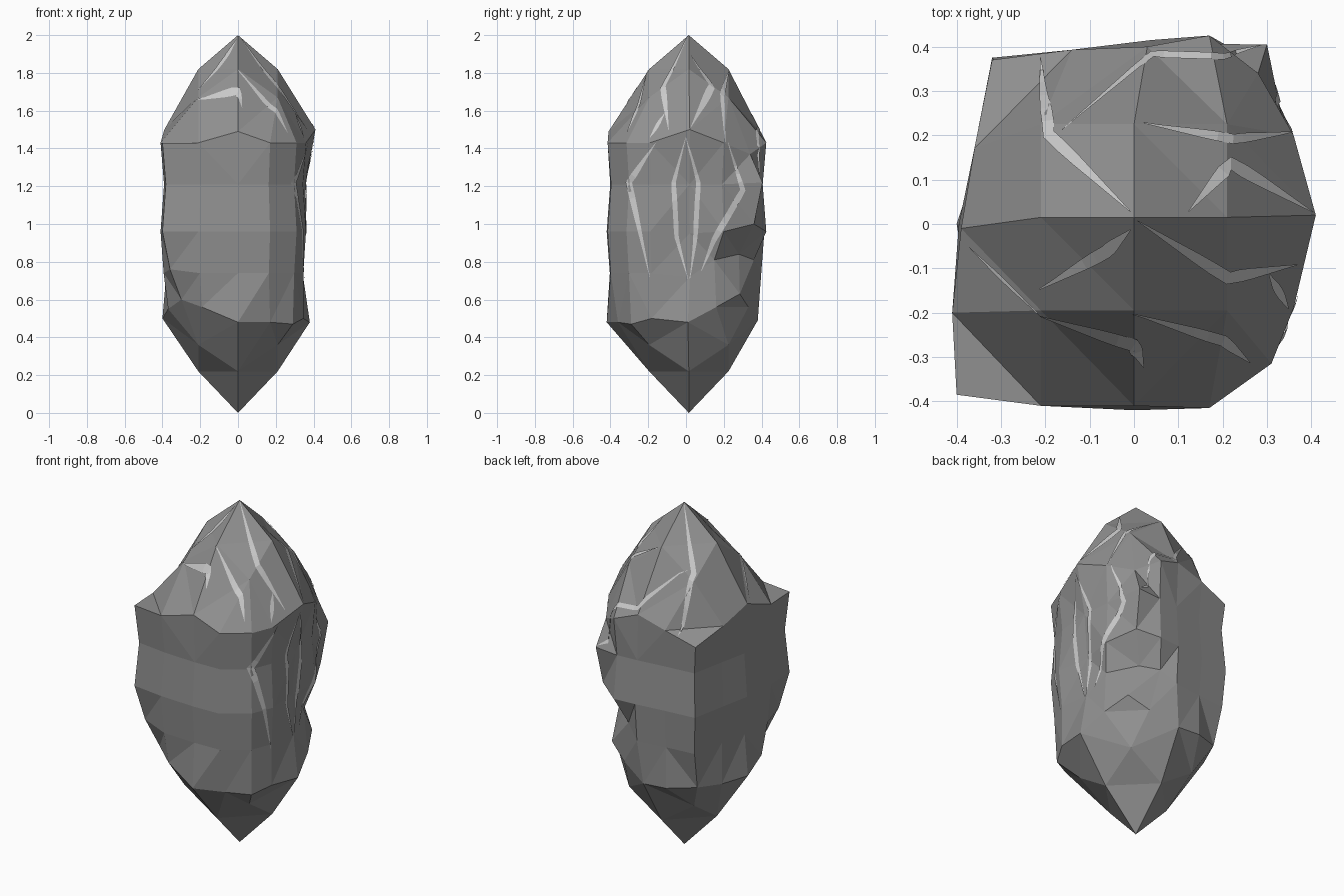
import bpy, bmesh
from mathutils import Vector
from mathutils.bvhtree import BVHTree

if "Cube" in bpy.data.objects:
    bpy.data.objects.remove(bpy.data.objects["Cube"])

bm = bmesh.new()

# Plan outline, 16 points counter-clockwise from the front-left corner
OUTLINE = [(-.40, -.385), (-.21, -.41), (0, -.42), (.17, -.415), (.31, -.315),
           (.36, -.19), (.375, .02), (.36, .2), (.30, .39), (.17, .425),
           (.04, .415), (-.14, .393), (-.32, .375), (-.36, .17), (-.395, 0), (-.41, -.2)]
ROWS = [(1.43, 1.0), (1.21, .955), (.96, 1.0), (.74, .96), (.5, .96)]   # height, scale

# Chipped or bulging points: (row, outline index) -> position
TWEAKS = {(0, 2): (0, -.41, 1.49), (0, 6): (.41, .02, 1.5), (0, 10): (.03, .40, 1.48),
          (0, 14): (-.39, -.01, 1.5), (0, 8): (.28, .34, 1.37), (0, 12): (-.32, .37, 1.37),
          (1, 8): (.30, .405, 1.22), (2, 8): (.285, .36, 1.0), (3, 8): (.20, .28, .84),
          (2, 6): (.34, .02, .95), (3, 6): (.345, .02, .72),
          (3, 7): (.32, .15, .81), (3, 9): (.12, .36, .81),
          (3, 0): (-.36, -.345, .76), (4, 0): (-.30, -.295, .6),
          (4, 1): (-.19, -.37, .56), (4, 2): (0, -.42, .48), (4, 3): (.17, -.36, .48),
          (4, 4): (.29, -.29, .47), (4, 6): (.38, .01, .48), (4, 7): (.34, .16, .56),
          (4, 8): (.28, .285, .63), (4, 9): (.17, .33, .56), (4, 10): (.01, .38, .49),
          (4, 12): (-.29, .31, .52), (4, 14): (-.40, 0, .5), (4, 15): (-.37, -.17, .55)}

# Side walls
ring = []
for r, (z, s) in enumerate(ROWS):
    ring.append([bm.verts.new(TWEAKS.get((r, k), (x * s, y * s, z)))
                 for k, (x, y) in enumerate(OUTLINE)])
for a, b in zip(ring, ring[1:]):
    for k in range(16):
        n = (k + 1) % 16
        bm.faces.new((a[k], b[k], b[n], a[n]))

BORDER = ([(i, 0) for i in range(5)] + [(4, j) for j in range(1, 5)]
          + [(i, 4) for i in (3, 2, 1, 0)] + [(0, j) for j in (3, 2, 1)])


def cap(border, heights, flip):
    """Pointed 4 x 4 grid closing one end of the crystal."""
    g = dict(zip(BORDER, border))
    for i in (1, 2, 3):
        for j in (1, 2, 3):
            d = abs(i - 2) + abs(j - 2)
            g[i, j] = bm.verts.new(((i - 2) * .21, .015 + (j - 2) * .21, heights[d]))
    for i in range(4):
        for j in range(4):
            q = [g[i, j], g[i + 1, j], g[i + 1, j + 1], g[i, j + 1]]
            bm.faces.new(q[::-1] if flip else q)


cap(ring[0], (2.0, 1.82, 1.67), False)
cap(ring[4], (0.0, .22, .36), True)
bmesh.ops.triangulate(bm, faces=[f for f in bm.faces])
surface = BVHTree.FromBMesh(bm)


def make_object(name, mesh_bm, shade):
    mesh = bpy.data.meshes.new(name)
    mesh_bm.to_mesh(mesh)
    mesh_bm.free()
    mat = bpy.data.materials.new(name)
    mat.diffuse_color = (shade, shade, shade, 1)
    mat.use_nodes = True
    mat.node_tree.nodes["Principled BSDF"].inputs["Base Color"].default_value = mat.diffuse_color
    mesh.materials.append(mat)
    bpy.context.collection.objects.link(bpy.data.objects.new(name, mesh))


make_object("dark_rock", bm, .28)
veins = bmesh.new()


def vein(path, width, to_3d, ray):
    """Thin pale sliver, pointed at both ends, laid on the rock along a flat path."""
    pts = [Vector(p) for p in path]
    samples, steps = [], 6
    for i in range(len(pts) - 1):
        samples += [pts[i].lerp(pts[i + 1], t / steps) for t in range(steps)]
    samples.append(pts[-1])
    rows, n = [], len(samples) - 1
    for i, p in enumerate(samples):
        d = (samples[min(i + 1, n)] - samples[max(i - 1, 0)]).normalized()
        side = Vector((-d.y, d.x)) * width * (.06 + .94 * min(1, 2.6 * min(i, n - i) / n)) / 2
        pair = []
        for q in (p - side, p + side):
            hit, normal, _, _ = surface.ray_cast(to_3d(q), ray)
            pair.append(hit + normal * .005 if hit else None)
        rows.append(None if None in pair else [veins.verts.new(c) for c in pair])
    for a, b in zip(rows, rows[1:]):
        if a and b:
            veins.faces.new((a[0], b[0], b[1], a[1]))


# Veins over the crown, drawn in plan
for path, w in (
        ([(-.21, .375), (-.19, .2), (-.005, .025)], .028),
        ([(-.16, .21), (.04, .38), (.2, .375), (.29, .40)], .016),
        ([(.02, .225), (.22, .19), (.355, .205)], .022),
        ([(.12, .025), (.215, .135), (.40, .025)], .03),
        ([(.005, .01), (.21, -.12), (.365, -.09)], .028),
        ([(-.21, -.145), (-.06, -.06), (-.005, -.01)], .03),
        ([(-.37, -.05), (-.21, -.205)], .008),
        ([(-.21, -.205), (0, -.27), (.02, -.32)], .028),
        ([(0, -.2), (.2, -.26), (.26, -.31)], .025),
        ([(.30, -.11), (.345, -.19)], .02)):
    vein(path, w, lambda q: Vector((q.x, q.y, 3)), Vector((0, 0, -1)))

# Veins down the right wall, drawn in side view
for path, w in (
        ([(-.16, 1.43), (-.30, 1.22), (-.19, .72)], .032),
        ([(0, 1.46), (-.065, 1.22), (-.05, .93), (.01, .71)], .026),
        ([(0, 1.46), (.065, 1.22), (.05, .93), (.02, .71)], .026),
        ([(.22, 1.43), (.30, 1.18), (.15, .92), (.08, .75)], .032)):
    vein(path, w, lambda q: Vector((2, q.x, q.y)), Vector((-1, 0, 0)))

# Flip any vein face that looks into the rock
veins.normal_update()
for f in veins.faces:
    c = f.calc_center_median()
    if f.normal.dot(surface.find_nearest(c)[1]) < 0:
        f.normal_flip()
make_object("pale_veins", veins, .75)
